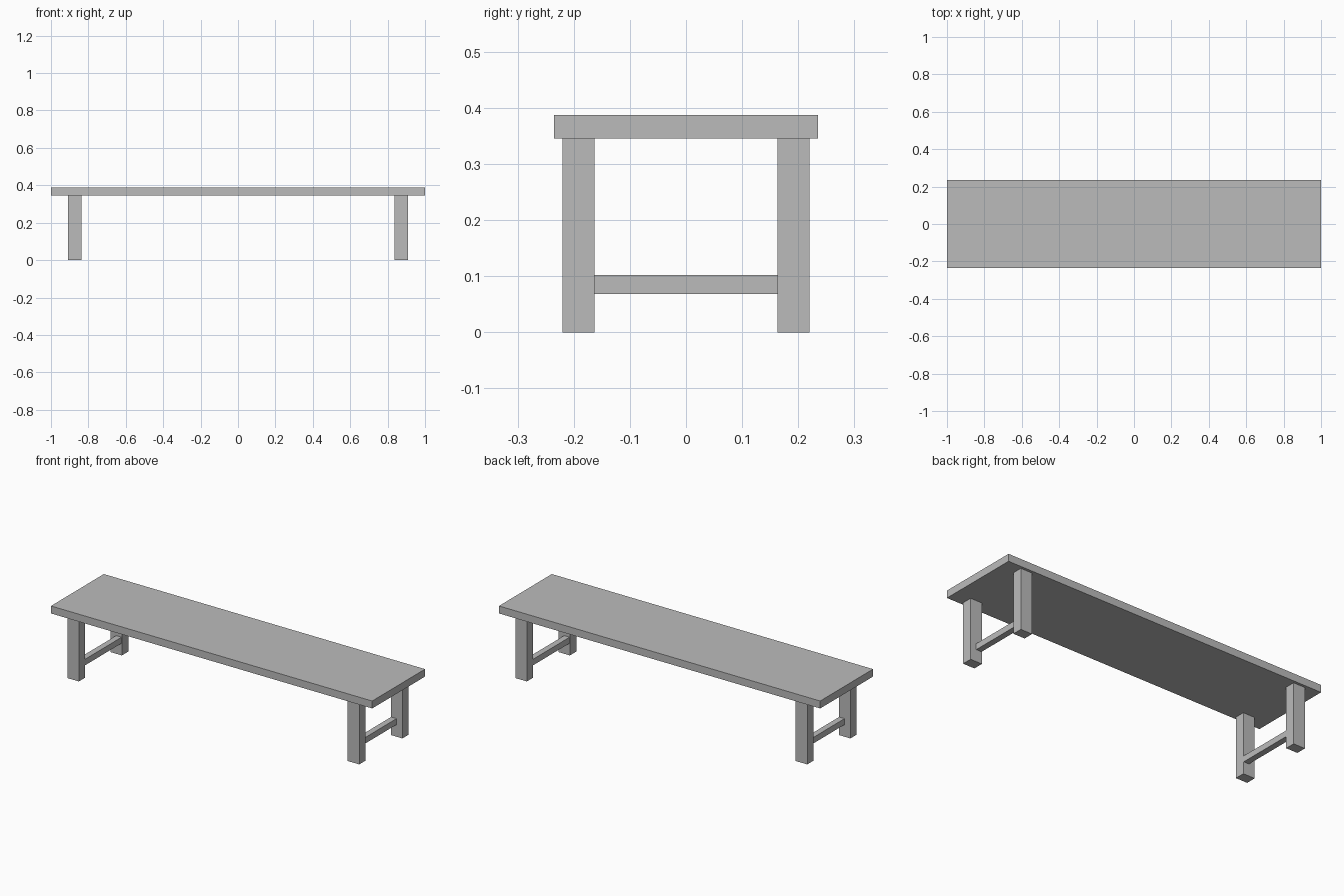
import bpy
from mathutils import Matrix, Vector
import bmesh

default = bpy.data.objects.get("Cube")
if default:
    bpy.data.objects.remove(default, do_unlink=True)

# Plain grey finish for the whole bench
GREY = (0.5, 0.5, 0.5, 1)
grey = bpy.data.materials.new("grey")
grey.use_nodes = True
grey.diffuse_color = GREY
shader = next(n for n in grey.node_tree.nodes if n.type == "BSDF_PRINCIPLED")
shader.inputs["Base Color"].default_value = GREY


def box(name, low, high):
    """Flat-shaded box between two opposite corners."""
    low, high = Vector(low), Vector(high)
    bm = bmesh.new()
    bmesh.ops.create_cube(bm, size=1, matrix=Matrix.Translation((low + high) / 2)
                          @ Matrix.Diagonal((*(high - low), 1)))
    mesh = bpy.data.meshes.new(name)
    bm.to_mesh(mesh)
    bm.free()
    mesh.materials.append(grey)
    obj = bpy.data.objects.new(name, mesh)
    bpy.context.collection.objects.link(obj)
    return obj


def mirror(obj, x=False, y=False):
    """Repeat a part across the bench's centre planes."""
    mod = obj.modifiers.new("mirror", "MIRROR")
    mod.use_axis = (x, y, False)
    mod.use_mirror_merge = False


SEAT_BOTTOM = 0.345
LEG_INNER_Y = 0.163

# Seat plank
box("seat", (-1, -0.235, SEAT_BOTTOM), (1, 0.235, 0.387))

# Four legs
legs = box("legs", (0.837, LEG_INNER_Y, 0), (0.909, 0.22, SEAT_BOTTOM))
mirror(legs, x=True, y=True)

# Stretcher between the legs at each end
stretchers = box("stretchers", (0.839, -LEG_INNER_Y, 0.068), (0.873, LEG_INNER_Y, 0.102))
mirror(stretchers, x=True)
